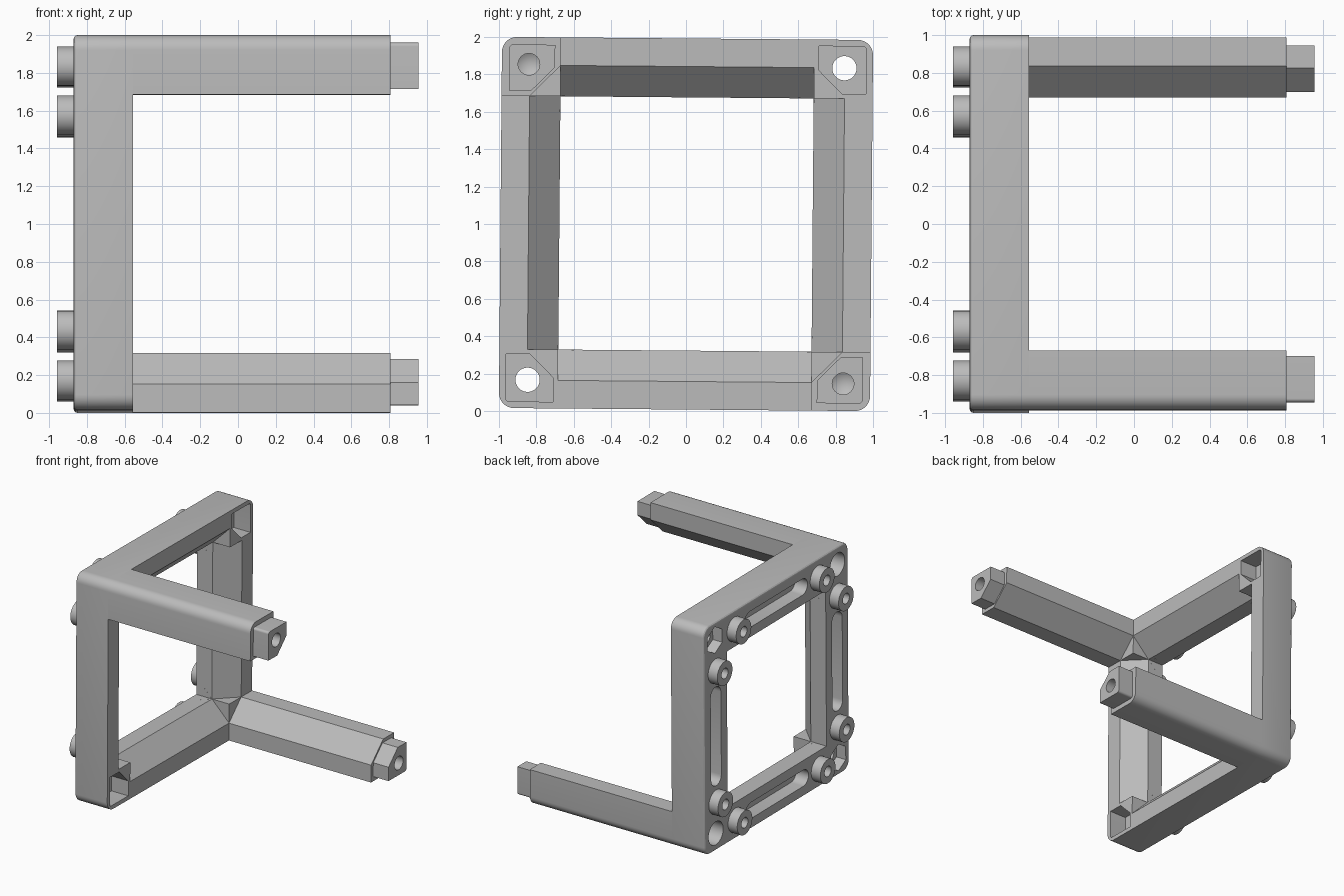
import bpy, bmesh
from math import pi, cos, sin
from mathutils import Vector, Matrix

if "Cube" in bpy.data.objects:
    bpy.data.objects.remove(bpy.data.objects["Cube"])

TILT = -0.0085
OUT, IN, CH = 0.992, 0.677, 0.165       # outer half size, opening half size, chamfer
BACK, FACE, ARM_END, TIP = -0.87, -0.555, 0.808, 0.955
MID = 0.831                              # centre line of the bars

grey = bpy.data.materials.new("light grey plastic")
grey.use_nodes = True
COLOUR = (0.5, 0.5, 0.5, 1)
grey.diffuse_color = COLOUR
grey.node_tree.nodes["Principled BSDF"].inputs["Base Color"].default_value = COLOUR


def prism(bm, points, along):
    """Extrude a closed loop of points by a vector."""
    a = [bm.verts.new(p) for p in points]
    b = [bm.verts.new(Vector(p) + Vector(along)) for p in points]
    n = len(a)
    faces = [bm.faces.new(a), bm.faces.new(b[::-1])]
    faces += [bm.faces.new((a[i - 1], a[i], b[i], b[i - 1])) for i in range(n)]
    bmesh.ops.recalc_face_normals(bm, faces=faces)


def arc(cu, cv, r, start, end, steps):
    angles = [start + (end - start) * i / steps for i in range(steps + 1)]
    return [(cu + r * cos(t), cv + r * sin(t)) for t in angles]


def bar(bm, lo, hi, cut, r, x0, x1, sy, sz):
    """Square bar along x with a cut inner corner and a rounded outer one."""
    loop = [(lo, lo + cut), (lo + cut, lo), (hi, lo)]
    loop += arc(hi - r, hi - r, r, 0, pi / 2, 8) + [(lo, hi)]
    prism(bm, [(x0, sy * u, sz * v) for u, v in loop], (x1 - x0, 0, 0))


def disc(bm, y, z, r, x0, x1, sides=32, turn=0):
    ring = [(y + r * cos(turn + 2 * pi * i / sides), z + r * sin(turn + 2 * pi * i / sides))
            for i in range(sides)]
    prism(bm, [(x0, u, v) for u, v in ring], (x1 - x0, 0, 0))


def finish(name, bm):
    mesh = bpy.data.meshes.new(name)
    bm.to_mesh(mesh)
    bm.free()
    mesh.materials.append(grey)
    ob = bpy.data.objects.new(name, mesh)
    bpy.context.collection.objects.link(ob)
    ob.location.z = 1
    ob.rotation_euler.x = TILT
    return ob


def cut(ob, cutters):
    for c in cutters:
        mod = ob.modifiers.new("cut", 'BOOLEAN')
        mod.operation, mod.solver, mod.object = 'DIFFERENCE', 'EXACT', c
    bpy.context.view_layer.update()
    new = bpy.data.meshes.new_from_object(ob.evaluated_get(bpy.context.evaluated_depsgraph_get()))
    ob.modifiers.clear()
    ob.data = new


def remove(obs):
    for o in obs:
        bpy.data.objects.remove(o)


ARMS = [(-1, 1), (1, -1)]
SOCKETS = [(1, 1), (-1, -1)]
TURNS = [Matrix.Rotation(k * pi / 2, 3, 'X') for k in range(4)]

# frame blank: rounded square plate with a softened back edge
bm = bmesh.new()
c, R = OUT - 0.08, 0.08
outline = []
for k, (sy, sz) in enumerate([(1, 1), (-1, 1), (-1, -1), (1, -1)]):
    outline += arc(sy * c, sz * c, R, k * pi / 2, (k + 1) * pi / 2, 8)
prism(bm, [(BACK, u, v) for u, v in outline], (FACE - BACK, 0, 0))
rim = [e for e in bm.edges if all(v.co.x < BACK + 0.001 for v in e.verts)]
bmesh.ops.bevel(bm, geom=rim, offset=0.02, segments=3, profile=0.5, affect='EDGES')
frame = finish("frame", bm)

# square opening
bm = bmesh.new()
prism(bm, [(-1, s * IN, t * IN) for s, t in [(1, 1), (-1, 1), (-1, -1), (1, -1)]], (1, 0, 0))
cutters = [finish("opening_cutter", bm)]

# chamfer on the inner edge of each bar, stopping at the corner blocks
for turn in TURNS:
    bm = bmesh.new()
    w, top = IN + 0.0005, IN + CH
    tri = [(FACE + 0.1, top + 0.1), (FACE - 0.25, top - 0.25), (FACE + 0.1, top - 0.25)]
    prism(bm, [turn @ Vector((x, -w, u)) for x, u in tri], turn @ Vector((0, 2 * w, 0)))
    cutters.append(finish("chamfer_cutter", bm))

# sockets on the front of the two free corners, with bolt holes
sock, bolts = bmesh.new(), bmesh.new()
for sy, sz in SOCKETS:
    bar(sock, 0.703, 0.957, 0.125, 0.02, FACE - 0.16, FACE + 0.1, sy, sz)
    disc(bolts, sy * 0.84, sz * 0.84, 0.065, BACK - 0.1, FACE + 0.1)
cutters += [finish("socket_cutter", sock), finish("bolt_cutter", bolts)]

# back recesses: hex pockets, round counterbores, slots and boss holes
back, drill, boss = bmesh.new(), bmesh.new(), bmesh.new()
for sy, sz in SOCKETS:
    disc(back, sy * 0.84, sz * 0.84, 0.115, BACK - 0.1, BACK + 0.09, 6, pi / 6)
for sy, sz in ARMS:
    disc(back, sy * 0.84, sz * 0.84, 0.1, BACK - 0.1, BACK + 0.15)
for turn in TURNS:
    slot = arc(0.36, MID, 0.07, -pi / 2, pi / 2, 10) + arc(-0.36, MID, 0.07, pi / 2, 3 * pi / 2, 10)
    prism(back, [turn @ Vector((BACK - 0.1, u, v)) for u, v in slot], (0.22, 0, 0))
    for s in (-1, 1):
        p = turn @ Vector((0, s * 0.57, MID))
        disc(boss, p.y, p.z, 0.104, -0.958, BACK)
        disc(drill, p.y, p.z, 0.045, -1.1, BACK + 0.1)
drill_ob = finish("boss_hole_cutter", drill)
cutters += [finish("back_cutter", back), drill_ob]
cut(frame, cutters)

# bosses on the back
bosses = finish("back_bosses", boss)
cut(bosses, [drill_ob])
remove(cutters)

# two arms with plug ends and drilled tips
parts = [frame, bosses]
for label, (sy, sz) in zip(("upper_front", "lower_back"), ARMS):
    bm = bmesh.new()
    bar(bm, IN, OUT, CH, R, FACE - 0.001, ARM_END, sy, sz)
    parts.append(finish(label + "_arm", bm))
    bm = bmesh.new()
    bar(bm, 0.707, 0.952, 0.125, 0.02, ARM_END - 0.01, TIP, sy, sz)
    plug = finish(label + "_plug", bm)
    bm = bmesh.new()
    y, z = sy * 0.847, sz * 0.847
    disc(bm, y, z, 0.058, TIP - 0.1, TIP + 0.1)
    bottom = [f for f in bm.faces if abs(f.normal.x) > 0.9
              and f.calc_center_median().x < TIP]
    poked = bmesh.ops.poke(bm, faces=bottom)
    for v in poked["verts"]:
        v.co.x -= 0.035
    drill_tip = finish("tip_cutter", bm)
    cut(plug, [drill_tip])
    remove([drill_tip])
    parts.append(plug)

# smooth the rounded faces, keep the edges crisp
bpy.ops.object.select_all(action='DESELECT')
for ob in parts:
    ob.select_set(True)
bpy.context.view_layer.objects.active = frame
bpy.ops.object.shade_smooth_by_angle(angle=0.5)
